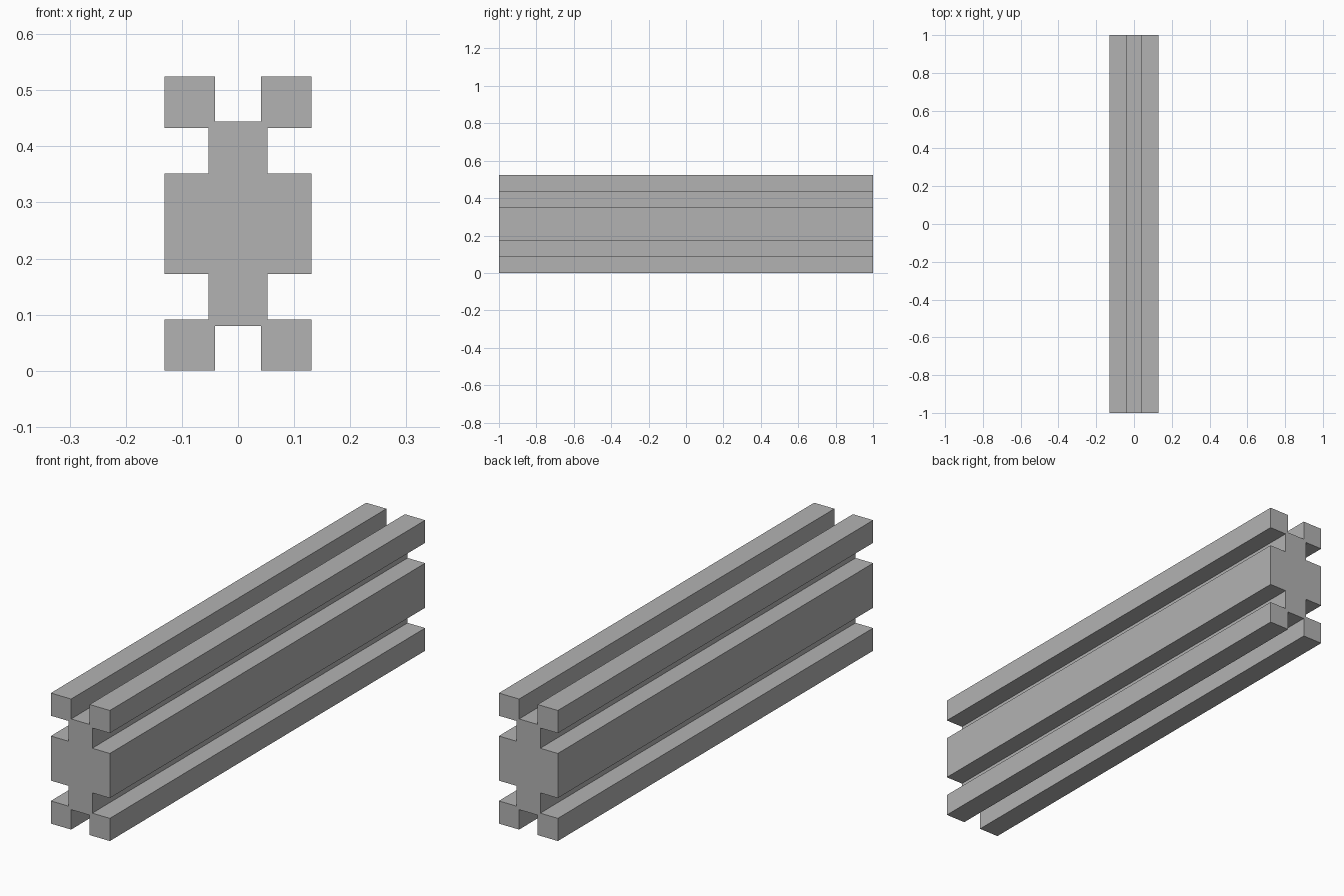
import bpy
import bmesh

LENGTH = 2.0
HALF_HEIGHT = 0.262

cube = bpy.data.objects.get("Cube")
if cube:
    bpy.data.objects.remove(cube, do_unlink=True)

# Plain grey metal
metal = bpy.data.materials.new("grey_metal")
metal.use_nodes = True
grey = (0.45, 0.45, 0.45, 1.0)
metal.diffuse_color = grey
metal.node_tree.nodes["Principled BSDF"].inputs["Base Color"].default_value = grey

# Quarter of the slotted section, from the side face round to the end slot
quarter = [
    (0.131, 0.0895), (0.053, 0.0895), (0.053, 0.171), (0.131, 0.171),
    (0.131, HALF_HEIGHT), (0.041, HALF_HEIGHT), (0.041, 0.182),
]

# Mirror the quarter into a closed outline
upper = quarter + [(-x, z) for x, z in reversed(quarter)]
outline = upper + [(x, -z) for x, z in reversed(upper)]

# Extrude the section along the length of the rail
bm = bmesh.new()
section = bm.faces.new(
    [bm.verts.new((x, -LENGTH / 2, z + HALF_HEIGHT)) for x, z in outline])
extruded = bmesh.ops.extrude_face_region(bm, geom=[section], use_keep_orig=True)
moved = [v for v in extruded["geom"] if isinstance(v, bmesh.types.BMVert)]
bmesh.ops.translate(bm, verts=moved, vec=(0, LENGTH, 0))
bmesh.ops.recalc_face_normals(bm, faces=bm.faces)

mesh = bpy.data.meshes.new("slotted_rail")
bm.to_mesh(mesh)
bm.free()
mesh.materials.append(metal)
rail = bpy.data.objects.new("slotted_rail", mesh)
bpy.context.collection.objects.link(rail)
